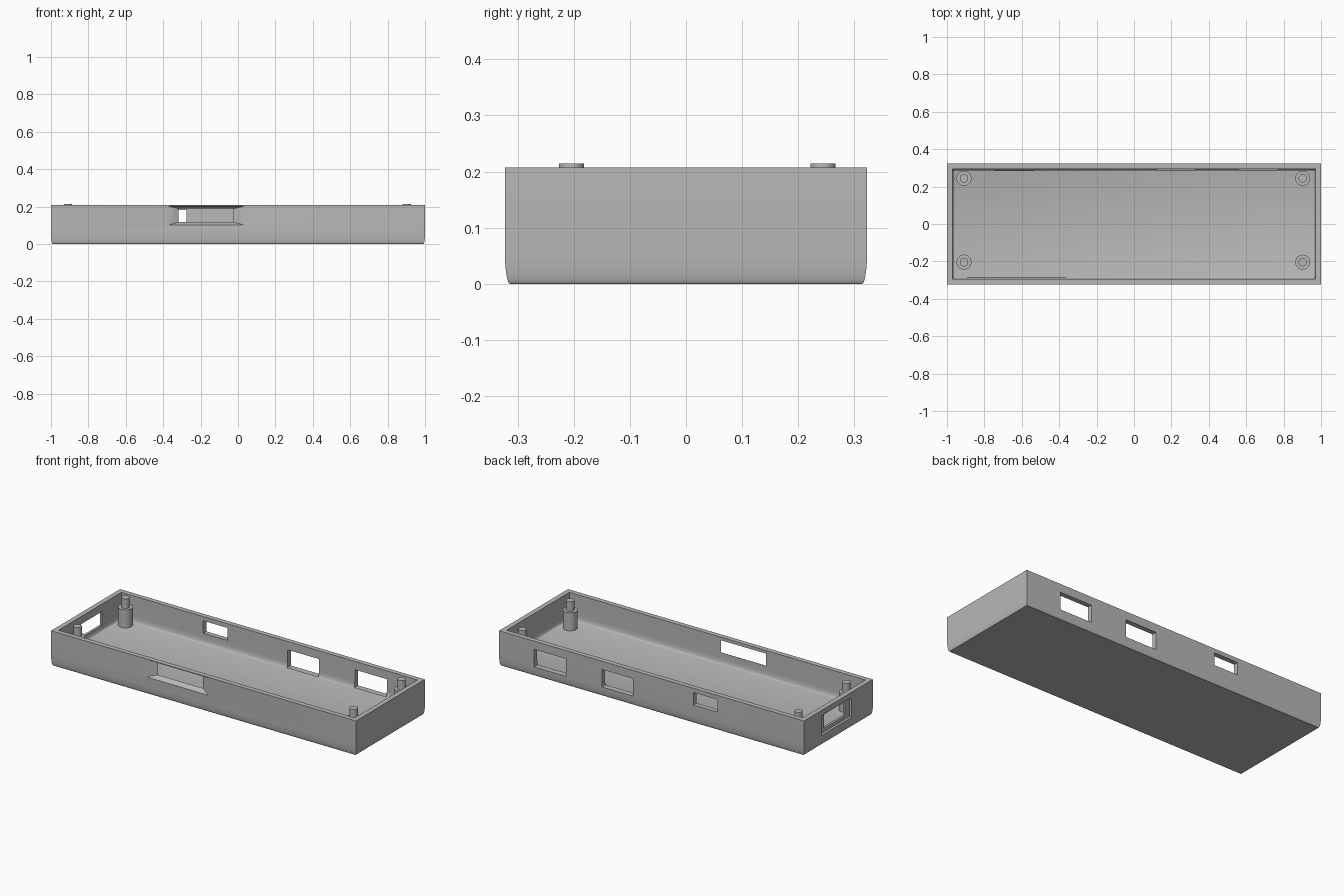
import bpy, bmesh, math

if "Cube" in bpy.data.objects:
    bpy.data.objects.remove(bpy.data.objects["Cube"])

HX, HY, TOP, WALL, FLOOR = 1.0, 0.323, 0.207, 0.029, 0.05

grey = bpy.data.materials.new("plain_grey")
grey.use_nodes = True
colour = (0.48, 0.48, 0.48, 1)
grey.diffuse_color = colour
grey.node_tree.nodes["Principled BSDF"].inputs["Base Color"].default_value = colour


def make_object(name, bm):
    bmesh.ops.recalc_face_normals(bm, faces=bm.faces)
    mesh = bpy.data.meshes.new(name)
    bm.to_mesh(mesh)
    bm.free()
    mesh.materials.append(grey)
    obj = bpy.data.objects.new(name, mesh)
    bpy.context.collection.objects.link(obj)
    return obj


def loft(name, loops):
    """Skin a stack of closed loops and cap both ends."""
    bm = bmesh.new()
    rings = [[bm.verts.new(p) for p in loop] for loop in loops]
    for a, b in zip(rings, rings[1:]):
        n = len(a)
        for i in range(n):
            j = (i + 1) % n
            bm.faces.new((a[i], a[j], b[j], b[i]))
    bm.faces.new(rings[0])
    bm.faces.new(rings[-1])
    return make_object(name, bm)


def rect_z(inset, z):
    x, y = HX - inset, HY - inset
    return [(-x, -y, z), (x, -y, z), (x, y, z), (-x, y, z)]


def rect_y(y, x0, x1, z0, z1):
    return [(x0, y, z0), (x1, y, z0), (x1, y, z1), (x0, y, z1)]


def rect_x(x, y0, y1, z0, z1):
    return [(x, y0, z0), (x, y1, z0), (x, y1, z1), (x, y0, z1)]


def select_only(obj):
    bpy.ops.object.select_all(action="DESELECT")
    obj.select_set(True)
    bpy.context.view_layer.objects.active = obj


# Tray shell: curved lower edge outside, matching fillet inside
steps = [i / 6 * math.pi / 2 for i in range(7)]
outer = [rect_z(0.009 * (1 - math.sin(t)), 0.06 * (1 - math.cos(t))) for t in steps]
inner = [rect_z(WALL + 0.012 * (1 - math.sin(t)), FLOOR + 0.035 * (1 - math.cos(t)))
         for t in reversed(steps)]
tray = loft("tray", outer + [rect_z(0, TOP), rect_z(WALL, TOP)] + inner)

# Port openings through the walls
cutters = []
for x0, x1, z0, z1 in ((0.56, 0.77, 0.054, 0.158),
                       (0.12, 0.325, 0.054, 0.158),
                       (-0.434, -0.275, 0.108, 0.182)):
    cutters.append(loft("back_port_cutter", [rect_y(0.26, x0, x1, z0, z1),
                                             rect_y(0.36, x0, x1, z0, z1)]))
# Flared front opening
cutters.append(loft("front_port_cutter", [rect_y(-HY - 0.001, -0.375, 0.035, 0.1, 0.203),
                                          rect_y(-HY + WALL + 0.001, -0.317, -0.025, 0.117, 0.188)]))
# Recessed end opening
cutters.append(loft("end_recess_cutter", [rect_x(-1.03, -0.124, 0.16, 0.058, 0.175),
                                          rect_x(-0.985, -0.124, 0.16, 0.058, 0.175)]))
cutters.append(loft("end_port_cutter", [rect_x(-1.02, -0.085, 0.115, 0.08, 0.162),
                                        rect_x(-0.94, -0.085, 0.115, 0.08, 0.162)]))

for cutter in cutters:
    cutter.hide_render = True
    mod = tray.modifiers.new("opening", "BOOLEAN")
    mod.operation = "DIFFERENCE"
    mod.solver = "EXACT"
    mod.object = cutter
    select_only(tray)
    bpy.ops.object.modifier_apply(modifier=mod.name)
    bpy.data.objects.remove(cutter)


# Stepped mounting posts in the corners
def ring(cx, cy, r, z, n=32):
    return [(cx + r * math.cos(2 * math.pi * i / n),
             cy + r * math.sin(2 * math.pi * i / n), z) for i in range(n)]


parts = [tray]
for end, cx in (("right", -0.909), ("left", 0.902)):
    for side, cy in (("front", -0.204), ("back", 0.244)):
        profile = ((0.04, FLOOR - 0.01), (0.04, 0.157), (0.0225, 0.157), (0.0225, 0.214))
        parts.append(loft(f"{side}_{end}_post", [ring(cx, cy, r, z) for r, z in profile]))

for obj in parts:
    select_only(obj)
    bpy.ops.object.shade_smooth_by_angle(angle=math.radians(30))
